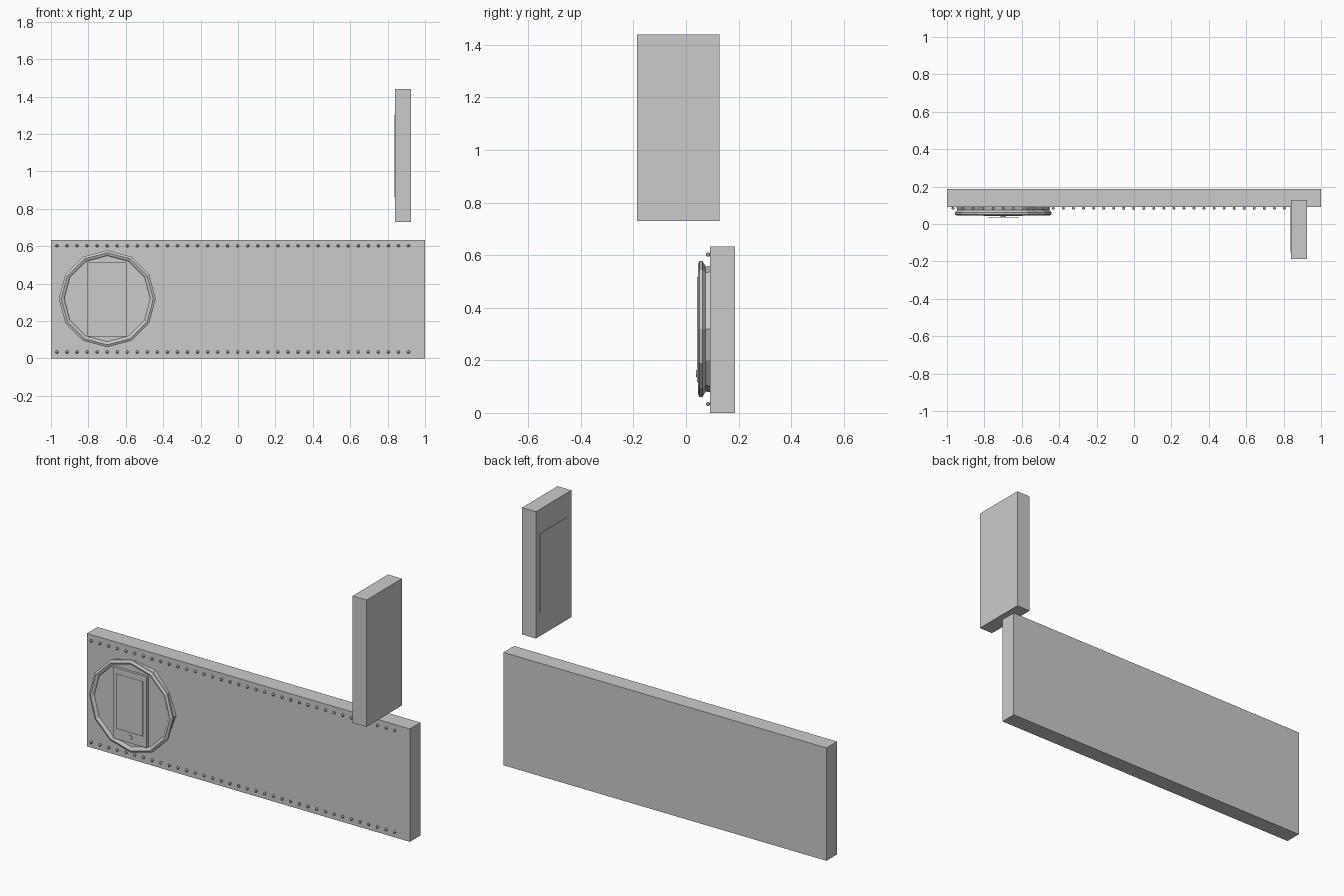
import bpy, bmesh
from math import sin, cos, pi

if "Cube" in bpy.data.objects:
    bpy.data.objects.remove(bpy.data.objects["Cube"])


def finish(name, bm):
    bmesh.ops.recalc_face_normals(bm, faces=bm.faces)
    me = bpy.data.meshes.new(name)
    bm.to_mesh(me)
    bm.free()
    ob = bpy.data.objects.new(name, me)
    bpy.context.collection.objects.link(ob)
    return ob


def box(name, x0, x1, y0, y1, z0, z1):
    bm = bmesh.new()
    bmesh.ops.create_cube(bm, size=1)
    for v in bm.verts:
        v.co = ((x0 + x1) / 2 + v.co.x * (x1 - x0),
                (y0 + y1) / 2 + v.co.y * (y1 - y0),
                (z0 + z1) / 2 + v.co.z * (z1 - z0))
    return finish(name, bm)


def disc_loft(name, cx, cz, profile, sides, cap_start=False):
    """Loft rings of (radius, y, crimp) around the y axis, closing the last ring."""
    bm = bmesh.new()
    rings = []
    for r, y, crimp in profile:
        ring = []
        for i in range(sides):
            a = 2 * pi * i / sides
            rr = r - crimp * (i % 2)
            ring.append(bm.verts.new((cx + rr * cos(a), y, cz + rr * sin(a))))
        rings.append(ring)
    for a, b in zip(rings, rings[1:]):
        for i in range(sides):
            j = (i + 1) % sides
            bm.faces.new((a[i], a[j], b[j], b[i]))
    bm.faces.new(rings[-1])
    if cap_start:
        bm.faces.new(rings[0])
    return finish(name, bm)


# Main fascia board and the projecting sign
box("fascia_board", -1, 1, 0.092, 0.186, 0, 0.632)
box("projecting_sign", 0.84, 0.926, -0.186, 0.128, 0.73, 1.44)
box("projecting_sign_panel", 0.838, 0.8405, -0.152, 0.095, 0.86, 1.305)

# Round twelve-sided badge with a crimped back and raised rim
disc_loft("round_badge", -0.699, 0.319,
          [(0.252, 0.092, 0.012), (0.246, 0.075, 0.008), (0.259, 0.062, 0),
           (0.259, 0.052, 0), (0.246, 0.045, 0), (0.234, 0.05, 0),
           (0.23, 0.056, 0)], 12)

# Handset on the badge
box("handset_body", -0.804, -0.595, 0.042, 0.062, 0.118, 0.516)
box("handset_screen", -0.782, -0.615, 0.0355, 0.037, 0.18, 0.487)
disc_loft("handset_button", -0.70, 0.15,
          [(0.014, 0.043, 0), (0.014, 0.038, 0)], 10, True)

# Rows of small bulbs along the top and bottom edges
for row, z in (("top", 0.602), ("bottom", 0.034)):
    bm = bmesh.new()
    for i in range(36):
        r = bmesh.ops.create_uvsphere(bm, u_segments=8, v_segments=6, radius=0.008)
        bmesh.ops.translate(bm, verts=r["verts"], vec=(-0.968 + i * 0.0537, 0.084, z))
    finish(row + "_bulbs", bm)
